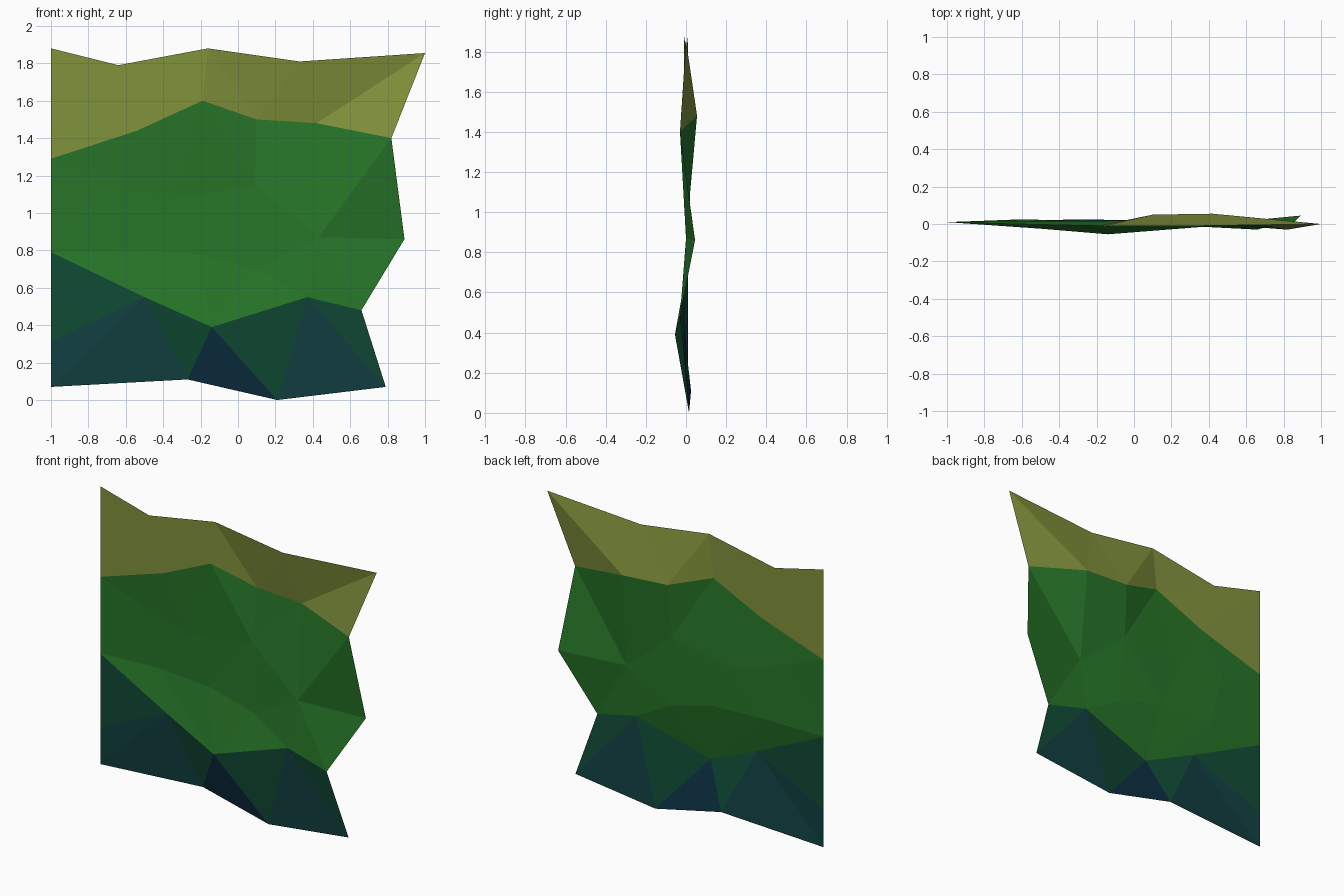
import bpy
import bmesh
from mathutils import Vector
from mathutils.geometry import delaunay_2d_cdt

if "Cube" in bpy.data.objects:
    bpy.data.objects.remove(bpy.data.objects["Cube"], do_unlink=True)


def make_material(name, colour):
    mat = bpy.data.materials.new(name)
    mat.use_nodes = True
    rgba = (*colour, 1)
    mat.diffuse_color = rgba
    shader = mat.node_tree.nodes["Principled BSDF"]
    shader.inputs["Base Color"].default_value = rgba
    shader.inputs["Roughness"].default_value = 0.9
    return mat


materials = [
    make_material("olive", (0.22, 0.29, 0.045)),
    make_material("leaf green", (0.02, 0.18, 0.021)),
    make_material("deep teal green", (0.005, 0.068, 0.035)),
    make_material("dark blue teal", (0.006, 0.05, 0.053)),
    make_material("navy", (0.004, 0.028, 0.055)),
]
OLIVE, GREEN, TEAL, BLUE, NAVY = range(len(materials))

# Rows of points across the sheet, each as x, depth, height
rows = {
    "top": [(-1, .01, 1.88), (-.64, 0, 1.79), (-.16, -.01, 1.88),
            (.33, -.01, 1.81), (1, 0, 1.855)],
    "crest": [(-1, .01, 1.29), (-.54, 0, 1.44), (-.19, -.01, 1.6),
              (.1, .05, 1.5), (.42, .055, 1.48), (.82, -.03, 1.4)],
    "hem": [(-1, .01, .79), (-.5, -.025, .55), (-.14, -.055, .39),
            (.37, -.015, .55), (.66, -.03, .48)],
    "bottom": [(-1, .01, .31), (-1, .01, .07), (-.27, .025, .11),
               (.21, .015, 0), (.79, .01, .07)],
    "side": [(.89, .045, .86)],
    "fold": [(-.7, .015, 1.18), (-.35, .015, 1.07), (.09, .02, 1.15),
             (.43, 0, .87), (-.21, .015, .78), (-.6, .025, .8), (.1, .01, .7)],
}
points, index = [], {}
for row, row_points in rows.items():
    index[row] = list(range(len(points), len(points) + len(row_points)))
    points += row_points
top, crest, hem, bottom, fold = (index[k] for k in
                                 ("top", "crest", "hem", "bottom", "fold"))
side = index["side"][0]
dent, ripple, ridge, elbow, dip, shelf, tuck = fold


def chain(*path):
    return list(zip(path, path[1:]))


# Outline and the two borders between the colour bands
edges = chain(*top, crest[-1], side, hem[-1], *reversed(bottom),
              hem[0], crest[0], top[0])
edges += chain(*crest) + chain(*hem)

# Creases of the upper band
edges += chain(top[0], crest[1], top[1], crest[2], top[2], crest[3],
               top[3], crest[4], top[4])
# Creases of the lower band
edges += chain(bottom[0], hem[1], bottom[1])
edges += chain(hem[1], bottom[2], hem[2], bottom[3], hem[3], bottom[4])
# Creases of the middle band
edges += chain(crest[0], dent, crest[1], ripple, crest[2])
edges += chain(crest[3], ridge, dip, tuck, hem[2], shelf, hem[1])
edges += chain(hem[0], shelf, dip)
edges += chain(crest[4], elbow, crest[5])
edges += chain(elbow, side)

# Fill the outline with triangles and lift them to their depths
flat = [Vector((x, z)) for x, y, z in points]
verts, _, faces, origin, _, _ = delaunay_2d_cdt(flat, edges, [], 1, 1e-5)

bm = bmesh.new()
bm_verts = []
for co, source in zip(verts, origin):
    depth = points[source[0]][1] if source else 0
    bm_verts.append(bm.verts.new((co.x, depth, co.y)))

for face in faces:
    ids = {origin[v][0] for v in face if origin[v]}
    low = ids & set(bottom)
    new = bm.faces.new([bm_verts[v] for v in face])
    # Band colour follows the row that the triangle touches
    if ids & set(top):
        new.material_index = OLIVE
    elif {bottom[2], bottom[3]} <= low:
        new.material_index = NAVY
    elif len(low) > 1:
        new.material_index = BLUE
    elif low:
        new.material_index = TEAL
    else:
        new.material_index = GREEN

mesh = bpy.data.meshes.new("faceted_sheet")
bm.to_mesh(mesh)
bm.free()
for mat in materials:
    mesh.materials.append(mat)
sheet = bpy.data.objects.new("faceted_sheet", mesh)
bpy.context.collection.objects.link(sheet)
